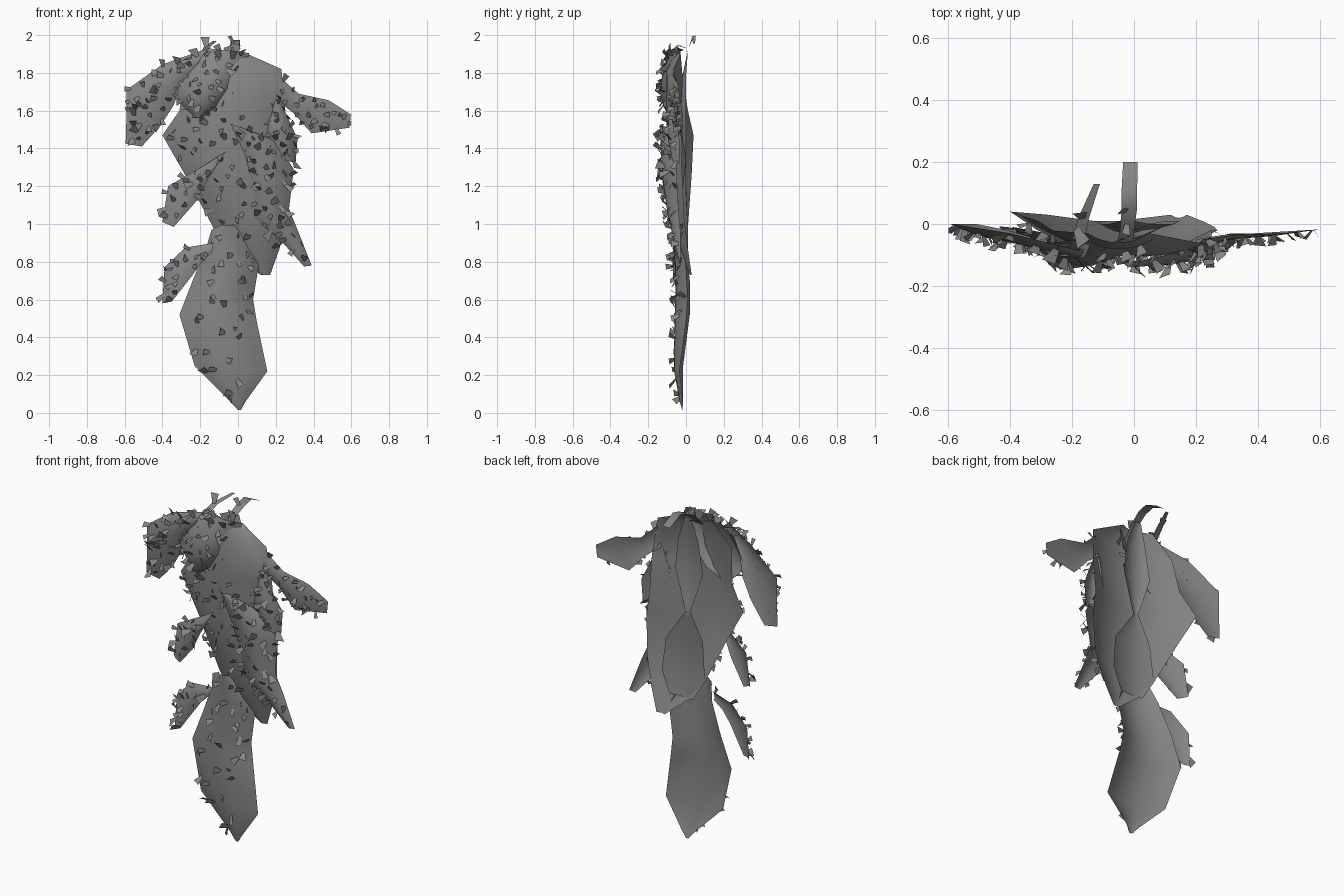
import bpy, random, math
from mathutils import Vector

random.seed(11)
COLS = 8
grey = bpy.data.materials.new("dark_grey")
grey.diffuse_color = (.24, .24, .24, 1)


def make_object(name, verts, faces, smooth):
    me = bpy.data.meshes.new(name)
    me.from_pydata(verts, [], faces)
    me.materials.append(grey)
    ob = bpy.data.objects.new(name, me)
    bpy.context.collection.objects.link(ob)
    for p in me.polygons:
        p.use_smooth = smooth


def sample(rows, u, v):
    # point on the curved sheet: u along rows (0..1), v across (-1..1)
    f = min(max(u, 0), 0.9999) * (len(rows) - 1)
    i = int(f)
    lx, lz, rx, rz, ly, b, ry = [p + (q - p) * (f - i) for p, q in zip(rows[i], rows[i + 1])]
    t = (v + 1) / 2
    return Vector((lx + (rx - lx) * t, ly + (ry - ly) * t - b * (1 - v * v), lz + (rz - lz) * t))


def leaf(name, rows, flakes=0, size=0.04, u_range=(0.02, 0.99)):
    # rows: left x, left z, right x, right z, left y, forward bulge, (right y)
    rows = [r if len(r) == 7 else r + (r[4],) for r in rows]
    n, w = len(rows), COLS + 1
    verts = [sample(rows, i / (n - 1), -1 + 2 * j / COLS) for i in range(n) for j in range(w)]
    faces = [(i * w + j, (i + 1) * w + j, (i + 1) * w + j + 1, i * w + j + 1)
             for i in range(n - 1) for j in range(COLS)]
    make_object(name, verts, faces, True)
    if not flakes:
        return

    # small irregular scales standing off the front, evenly spread by area
    spots = []
    for _ in range(400):
        u, v = random.uniform(*u_range), random.uniform(-0.93, 0.93)
        du = sample(rows, u + .01, v) - sample(rows, u - .01, v)
        dv = sample(rows, u, v + .01) - sample(rows, u, v - .01)
        spots.append((sample(rows, u, v), du.cross(dv), dv.normalized()))
    fv, ff, placed = [], [], []
    for p, c, tu in random.choices(spots, [s[1].length for s in spots], k=flakes * 4):
        if len(placed) >= flakes or any((p - q).length < .034 for q in placed):
            continue
        placed.append(p)
        nor = c.normalized()
        if nor.y > 0:
            nor = -nor
        a = random.uniform(0, 2 * math.pi)
        side = tu * math.cos(a) + nor.cross(tu) * math.sin(a)
        grow = (nor.cross(side) * random.uniform(.6, 1) + nor * random.uniform(.5, 1.1)).normalized()
        s = size * random.uniform(.75, 1.25)
        k = len(fv)
        for q in (p - side * s * .2, p + side * s * .2,
                  p + side * s * random.uniform(.35, .6) + grow * s * random.uniform(.75, 1.1),
                  p - side * s * random.uniform(.3, .5) + grow * s * random.uniform(.9, 1.25)):
            fv.append((max(-.6, min(.6, q.x)), max(-.2, min(.2, q.y)), max(0, min(2, q.z))))
        ff.append((k, k + 1, k + 2, k + 3))
    make_object(name + "_scales", fv, ff, False)


# main body sheets
leaf("torso_leaf", [
    (-.15, 1.92, .05, 1.90, -.03, .03, -.03), (-.28, 1.80, .23, 1.82, -.02, .06, -.065),
    (-.31, 1.60, .25, 1.60, .01, .09, -.04), (-.40, 1.47, .25, 1.42, .04, .11, -.02),
    (-.28, 1.26, .27, 1.25, .03, .10, -.02), (-.13, .98, .26, 1.03, .01, .07, -.01),
    (-.05, .87, .22, .87, .01, .04, .01), (.12, .73, .17, .73, .03, .01, .03)],
     66, .04, (.3, .98))
leaf("tail_leaf", [
    (-.09, .995, -.02, .995, -.05, .02), (-.14, .97, .03, .96, -.035, .03),
    (-.17, .87, .11, .78, .0, .06), (-.24, .70, .08, .60, .02, .07, .01),
    (-.31, .52, .10, .48, .02, .07, .0), (-.23, .25, .155, .22, -.015, .04, -.035),
    (-.05, .07, .04, .06, -.015, .02), (.0, .015, .015, .015, -.02, .0)], 30)
leaf("chest_leaf", [
    (-.16, 1.93, .06, 1.905, -.05, .03), (-.27, 1.84, .03, 1.80, -.06, .06),
    (-.34, 1.68, -.01, 1.72, -.06, .08), (-.30, 1.63, -.09, 1.62, -.06, .06),
    (-.22, 1.56, -.20, 1.56, -.07, .02)], 40)

# side lobes
leaf("left_shoulder_lobe", [
    (-.22, 1.84, -.16, 1.93, -.09, .02), (-.30, 1.74, -.40, 1.845, -.07, .02, -.03),
    (-.34, 1.63, -.59, 1.71, -.04, .025, .0), (-.41, 1.52, -.59, 1.58, -.02, .015, .0),
    (-.51, 1.41, -.595, 1.425, .0, .0)], 42)
leaf("right_shoulder_lobe", [
    (.20, 1.66, .22, 1.78, -.05, .02), (.29, 1.59, .32, 1.69, -.035, .015),
    (.39, 1.48, .48, 1.655, -.03, .01), (.59, 1.51, .598, 1.58, -.018, .0)], 26, .034)
leaf("right_waist_lobe", [
    (.19, 1.66, .22, 1.66, -.06, .01), (.16, 1.54, .27, 1.55, -.07, .03, -.055),
    (.15, 1.44, .315, 1.45, -.07, .04, -.035), (.22, 1.35, .305, 1.32, -.05, .03, -.035)], 20)
leaf("left_waist_lobe", [
    (-.10, 1.33, -.07, 1.38, -.12, .01), (-.17, 1.22, -.18, 1.31, -.11, .02, -.08),
    (-.23, 1.11, -.37, 1.20, -.09, .02, -.03), (-.34, .985, -.40, 1.01, -.05, .01, -.025)], 20)
leaf("left_hip_lobe", [
    (-.14, .85, -.13, .90, -.06, .01), (-.19, .80, -.28, .875, -.07, .015, -.03),
    (-.24, .73, -.39, .77, -.07, .015, -.01), (-.35, .59, -.40, .58, -.035, .01, -.015)], 18)
leaf("right_hip_lobe", [
    (-.04, 1.53, .02, 1.51, -.12, .02), (.04, 1.36, .20, 1.44, -.12, .03, -.08),
    (.08, 1.18, .295, 1.29, -.09, .05, -.05), (.09, 1.03, .27, 1.08, -.07, .04, -.04),
    (.22, .92, .315, .97, -.05, .03, -.03), (.35, .775, .39, .78, -.03, .0)], 44)

# narrow leaves on the back
leaf("upper_back_leaf", [
    (-.04, 1.92, .0, 1.92, .01, .0), (-.08, 1.78, .05, 1.78, .0, .02),
    (-.11, 1.60, .07, 1.60, .0, .03), (-.06, 1.45, .03, 1.45, .0, .02),
    (-.02, 1.34, .0, 1.34, .0, .0)])
leaf("lower_back_leaf", [
    (-.03, 1.36, .0, 1.36, .0, .0), (-.11, 1.20, .13, 1.17, .0, .02),
    (-.13, .98, .15, .98, .01, .03), (-.05, .85, .10, .85, .01, .01)])

# bent stems at the top
leaf("main_stem", [
    (-.06, 1.85, .0, 1.85, -.08, 0), (-.045, 1.92, .0, 1.92, -.02, 0),
    (-.04, 1.96, .01, 1.96, .05, 0), (-.04, 1.975, .01, 1.975, .11, 0),
    (-.035, 1.93, .012, 1.93, .20, 0)], 10, .05, (.1, .5))
leaf("small_stem", [
    (-.20, 1.90, -.16, 1.90, -.05, 0), (-.18, 1.94, -.145, 1.94, .02, 0),
    (-.13, 1.97, -.11, 1.97, .13, 0)], 10, .045, (.05, .5))
